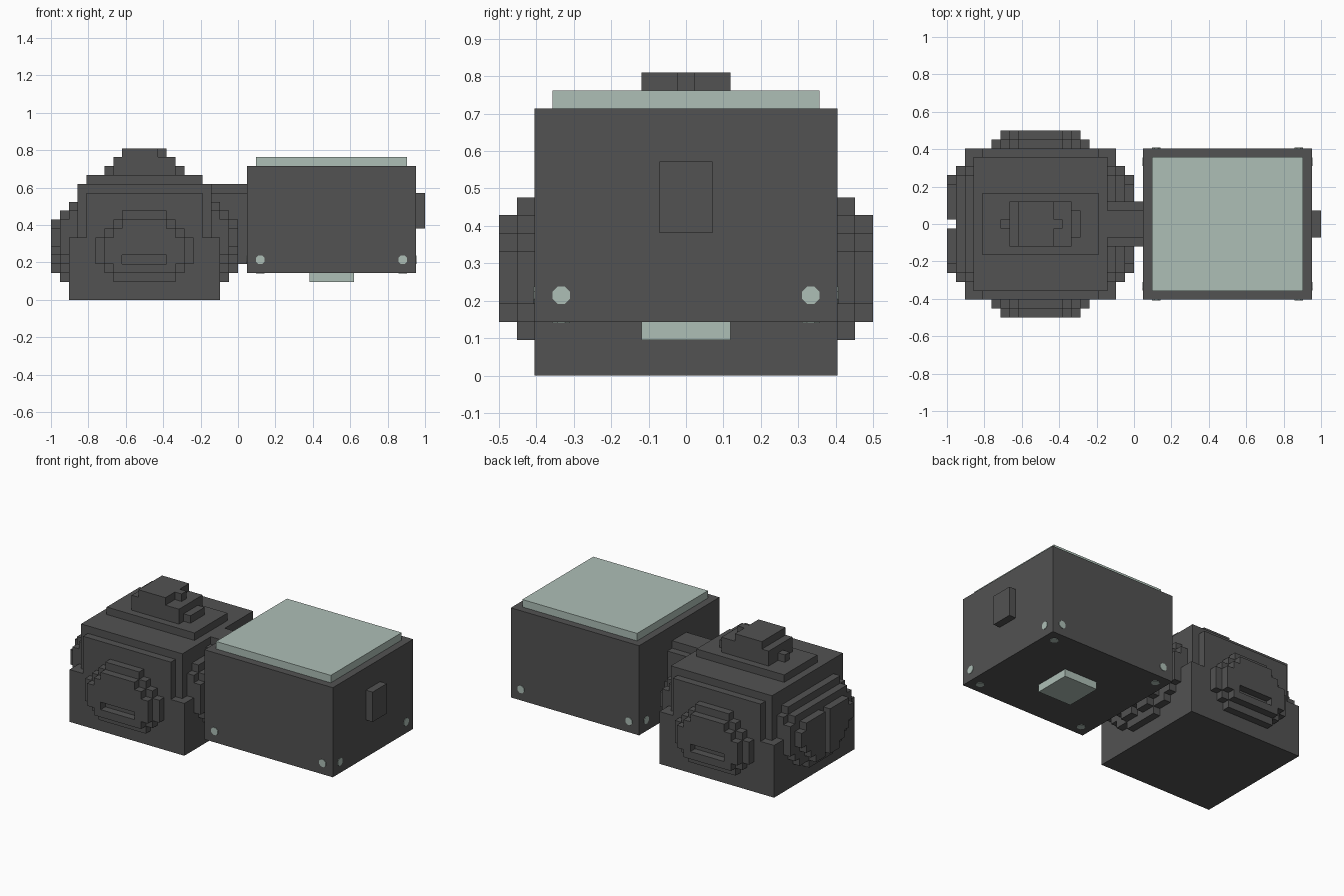
import bpy, bmesh, math
from mathutils import Matrix, Vector

cube = bpy.data.objects.get("Cube")
if cube:
    bpy.data.objects.remove(cube, do_unlink=True)

U = 2 / 42        # size of one block
HX = -10.5        # middle of the blocky housing, in blocks
BX = 10.5         # middle of the plain box, in blocks


def material(name, rgb):
    m = bpy.data.materials.new(name)
    m.use_nodes = True
    m.diffuse_color = (*rgb, 1)
    m.node_tree.nodes["Principled BSDF"].inputs["Base Color"].default_value = (*rgb, 1)
    return m


dark = material("dark grey", (0.085, 0.085, 0.085))
pale = material("pale green", (0.42, 0.52, 0.47))


def finish(name, bm, mat):
    me = bpy.data.meshes.new(name)
    bm.to_mesh(me)
    bm.free()
    me.materials.append(mat)
    ob = bpy.data.objects.new(name, me)
    bpy.context.collection.objects.link(ob)
    return ob


def blocks(name, boxes, mat=dark):
    """Join boxes given as x, y and z ranges in block units."""
    bm = bmesh.new()
    for x, y, z in boxes:
        lo, hi = zip(x, y, z)
        lo, hi = Vector(lo) * U, Vector(hi) * U
        mtx = Matrix.Translation((lo + hi) / 2) @ Matrix.Diagonal((*(hi - lo), 1))
        bmesh.ops.create_cube(bm, size=1, matrix=mtx)
    return finish(name, bm, mat)


def around(c, h):
    return (c - h, c + h)


def span(side, a, b):
    return tuple(sorted((side * a, side * b)))


# Plain box with lid, base plate and button
blocks("box", [(around(BX, 9.5), around(0, 8.5), (3, 15))])
blocks("lid", [(around(BX, 8.5), around(0, 7.5), (15, 16))], pale)
blocks("base_plate", [(around(BX, 2.5), around(0, 2.5), (2, 3))], pale)
blocks("button", [((20, 21), around(0, 1.5), (8, 12))])


# Small round studs near the lower corners of every wall and the underside
def stud(name, place, axis):
    bm = bmesh.new()
    turn = Vector(axis).to_track_quat('Z', 'Y').to_matrix().to_4x4()
    mtx = Matrix.Translation(Vector(place) * U) @ turn @ Matrix.Rotation(math.pi / 8, 4, 'Z')
    bmesh.ops.create_cone(bm, cap_ends=True, segments=8, radius1=U * 0.53,
                          radius2=U * 0.53, depth=0.006, matrix=mtx)
    finish(name, bm, pale)


for sx in (-1, 1):
    for sy in (-1, 1):
        stud("wall_stud", (BX + sx * 8, sy * 8.5, 4.5), (0, sy, 0))
        stud("end_stud", (BX + sx * 9.5, sy * 7, 4.5), (sx, 0, 0))
        stud("foot_stud", (BX + sx * 8, sy * 7, 3), (0, 0, -1))

# Blocky housing: base, notched upper body and stepped roof
blocks("housing_base", [(around(HX, 8.5), around(0, 8.5), (0, 7))])
blocks("housing_body", [
    (around(HX, 6.5), around(0, 8.5), (7, 12)),
    (around(HX, 7.5), around(0, 7.5), (7, 13)),
])
blocks("roof", [(around(HX, 6.5), around(0, 3.5), (13, 14))])
blocks("roof_knob", [
    (around(HX, 3.5), around(0, 2.5), (14, 16)),
    (around(HX, 4.5), around(0, 0.5), (14, 15)),
    ((-7, -6), around(0, 1.5), (14, 15)),
    ((-13, -9), around(0, 2.5), (16, 17)),
    ((-9, -8), around(0, 0.5), (16, 17)),
])

# Neck joining the housing to the box
blocks("neck", [
    ((-3, 1), around(0, 2.5), (4, 12)),
    ((-3, 1), around(0, 1.5), (12, 13)),
])

# Rounded muzzles on the front and back: rows of z range and half width
inner_rows = [(2, 3, 3.5), (3, 4, 4.5), (4, 7, 5.5), (7, 8, 4.5), (8, 9, 3.5), (9, 10, 2.5)]
outer_rows = [(3, 4, 3.5), (5, 7, 4.5), (7, 8, 3.5), (8, 9, 2.5)]
for side, label in ((-1, "front"), (1, "back")):
    boxes = [(around(HX, w), span(side, 8.5, 9.5), (a, b)) for a, b, w in inner_rows]
    boxes += [(around(HX, w), span(side, 9.5, 10.5), (a, b)) for a, b, w in outer_rows]
    # The row holding the slot is split into two ends
    for s in (-1, 1):
        ends = sorted((HX + s * 2.5, HX + s * 4.5))
        boxes.append((ends, span(side, 9.5, 10.5), (4, 5)))
    blocks(label + "_muzzle", boxes)

# Stepped pads on the two ends, each with a pair of raised lobes
pad_rows = [(2, 3, 2.5), (3, 4, 4.5), (4, 5, 5.5), (5, 9, 6.5), (9, 10, 5.5)]
lobe_rows = [(3, 4, 2.5), (4, 5, 3.5), (5, 6, 4.5), (6, 8, 5.5), (8, 9, 4.5)]
for side, label in ((-1, "right"), (1, "left")):
    def reach(a, b):
        return sorted((HX + side * a, HX + side * b))
    boxes = [(reach(7.5, 8.5), around(0, 6.5), (7, 10)),
             (reach(7.5, 8.5), around(0, 5.5), (10, 11))]
    boxes += [(reach(8.5, 9.5), around(0, w), (a, b)) for a, b, w in pad_rows]
    for s in (-1, 1):
        boxes += [(reach(9.5, 10.5), span(s, 0.5, w), (a, b)) for a, b, w in lobe_rows]
    blocks(label + "_pad", boxes)
